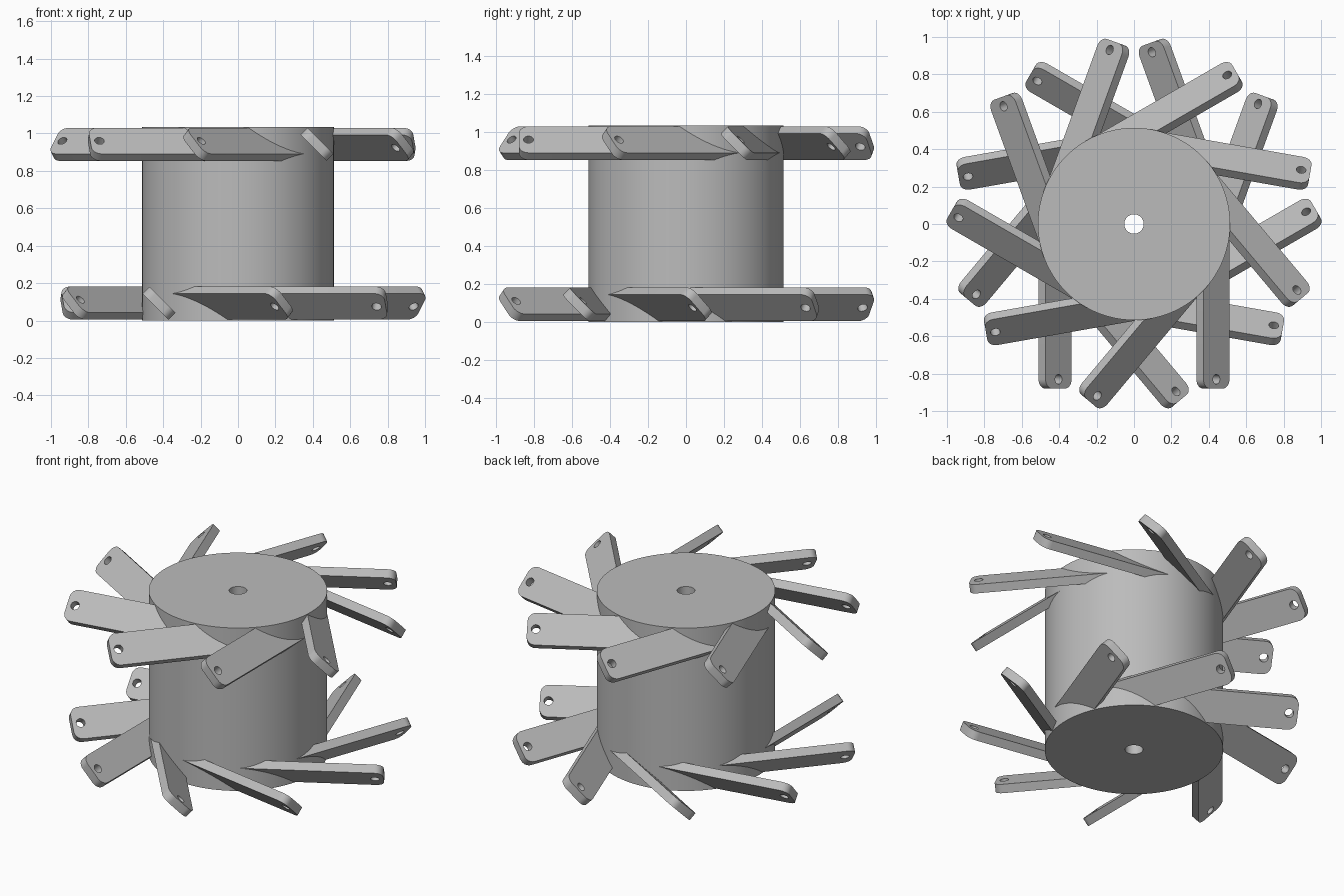
import bpy, bmesh
from math import cos, sin, pi, radians
from mathutils import Matrix, Vector

cube = bpy.data.objects.get("Cube")
if cube:
    bpy.data.objects.remove(cube, do_unlink=True)

HEIGHT, RADIUS, BORE = 1.035, 0.514, 0.052
LENGTH, WIDTH, THICK = 0.88, 0.197, 0.053
CORNER, PIN, OFFSET = 0.05, 0.026, 0.422
BLADES = 9

grey = bpy.data.materials.new("plain grey")
grey.use_nodes = True
colour = (0.5, 0.5, 0.5, 1)
grey.diffuse_color = colour
grey.node_tree.nodes["Principled BSDF"].inputs["Base Color"].default_value = colour


def arc(cx, cy, r, start, end, steps):
    return [(cx + r * cos(start + (end - start) * i / steps),
             cy + r * sin(start + (end - start) * i / steps)) for i in range(steps + 1)]


def circle(cx, cy, r, steps):
    return arc(cx, cy, r, 0, 2 * pi, steps)[:-1]


def slab(name, outlines, bottom, depth):
    """Flat outline with holes, extruded upwards."""
    bm = bmesh.new()
    edges = []
    for pts in outlines:
        vs = [bm.verts.new((x, y, bottom)) for x, y in pts]
        edges += [bm.edges.new((vs[i - 1], vs[i])) for i in range(len(vs))]
    bmesh.ops.triangle_fill(bm, use_beauty=True, edges=edges, normal=(0, 0, 1))
    out = bmesh.ops.extrude_face_region(bm, geom=bm.faces[:], use_keep_orig=True)
    moved = [g for g in out["geom"] if isinstance(g, bmesh.types.BMVert)]
    bmesh.ops.translate(bm, vec=(0, 0, depth), verts=moved)
    bmesh.ops.recalc_face_normals(bm, faces=bm.faces[:])
    mesh = bpy.data.meshes.new(name)
    bm.to_mesh(mesh)
    bm.free()
    mesh.materials.append(grey)
    return mesh


def place(name, mesh, matrix):
    ob = bpy.data.objects.new(name, mesh)
    bpy.context.collection.objects.link(ob)
    ob.matrix_world = matrix
    return ob


def smooth(ob):
    bpy.ops.object.select_all(action="DESELECT")
    ob.select_set(True)
    bpy.context.view_layer.objects.active = ob
    bpy.ops.object.shade_smooth_by_angle(angle=radians(30))


# Drum with a bore through its axis
drum = slab("drum", [circle(0, 0, RADIUS, 96), circle(0, 0, BORE, 32)], 0, HEIGHT)
smooth(place("drum", drum, Matrix()))

# Blade: square root, rounded tip, pin hole
half, tip = WIDTH / 2, LENGTH - CORNER
outline = ([(0, -half)] + arc(tip, CORNER - half, CORNER, -pi / 2, 0, 6)
           + arc(tip, half - CORNER, CORNER, 0, pi / 2, 6) + [(0, half)])
blade = slab("blade", [outline, circle(tip, 0, PIN, 24)], -THICK / 2, THICK)

# Blade pose: tangent to the drum, pitched 45 degrees
along = Vector((0, -1, 0))
across = Vector((1, 0, -1)).normalized()
pose = Matrix((along, across, along.cross(across))).transposed().to_4x4()
pose.translation = (OFFSET, 0, HEIGHT - 0.093)

# Upper ring, and the lower ring as the same ring turned over
flip = Matrix.Translation((0, 0, HEIGHT)) @ Matrix.Rotation(pi, 4, "Y")
for ring, turn in (("upper", Matrix()), ("lower", flip)):
    for i in range(BLADES):
        spin = Matrix.Rotation(2 * pi * i / BLADES, 4, "Z")
        ob = place(f"{ring}_blade_{i + 1}", blade, turn @ spin @ pose)
smooth(ob)
